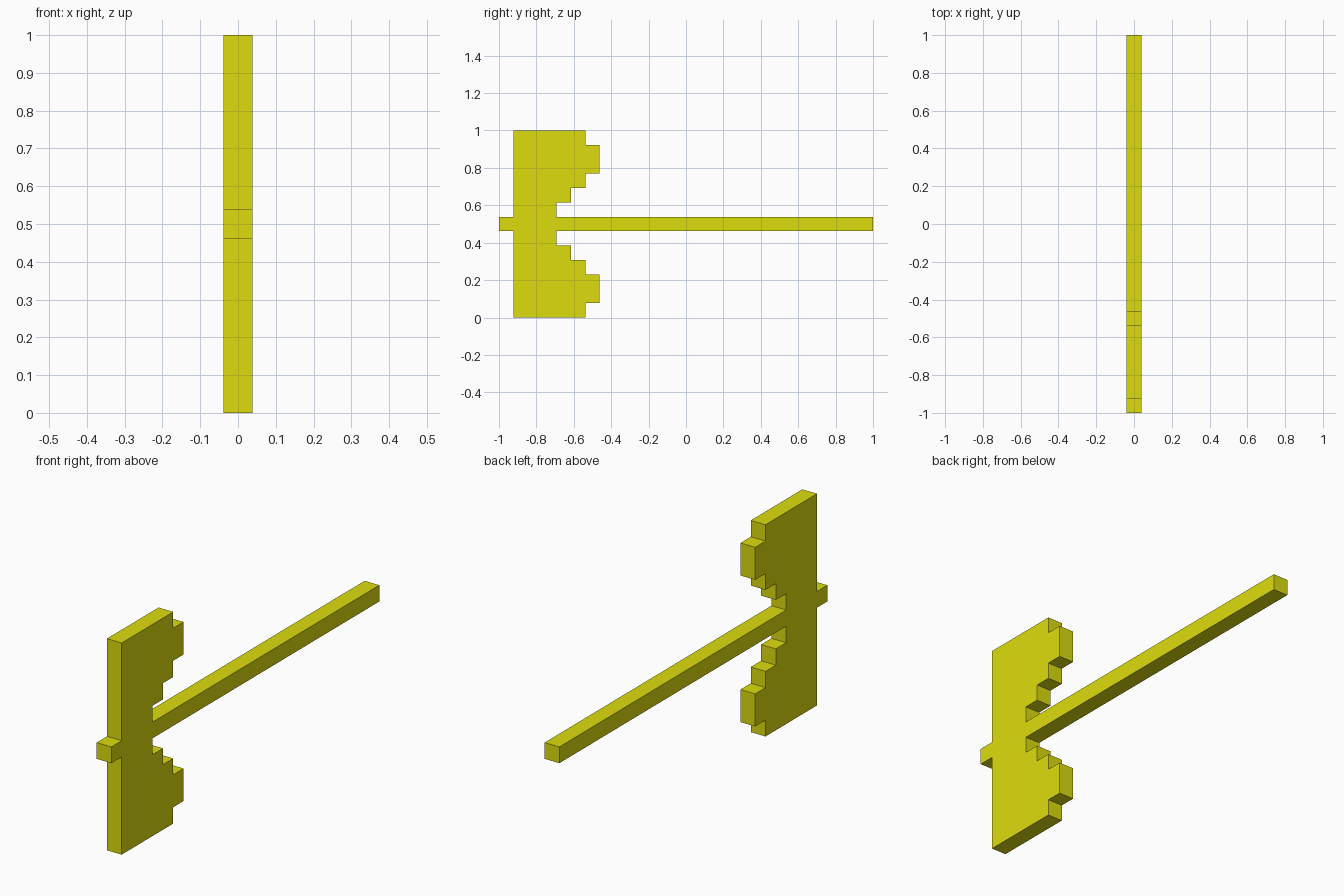
import bpy, bmesh

if "Cube" in bpy.data.objects:
    bpy.data.objects.remove(bpy.data.objects["Cube"])

U = 1 / 13          # one block of the stepped design
HALF = U / 2        # half thickness

# Lower half of the axe outline in blocks (y, z), from butt tip to handle end
lower = [(0, 6), (1, 6), (1, 0), (6, 0), (6, 1), (7, 1), (7, 3), (6, 3),
         (6, 4), (5, 4), (5, 5), (4, 5), (4, 6), (26, 6)]
# Mirror about the handle's centre line to close the outline
outline = lower + [(y, 13 - z) for y, z in reversed(lower)]
# Drop collinear points where the stepped blade meets the handle
outline = [(y * U - 1, z * U) for y, z in outline]

# Extrude the outline to one block thick
bm = bmesh.new()
face = bm.faces.new([bm.verts.new((-HALF, y, z)) for y, z in outline])
extruded = bmesh.ops.extrude_face_region(bm, geom=[face])["geom"]
bmesh.ops.translate(bm, vec=(U, 0, 0),
                    verts=[g for g in extruded if isinstance(g, bmesh.types.BMVert)])
bmesh.ops.recalc_face_normals(bm, faces=bm.faces)

mesh = bpy.data.meshes.new("blade_and_handle")
bm.to_mesh(mesh)
bm.free()

# Yellow material
yellow = bpy.data.materials.new("yellow")
yellow.diffuse_color = (0.72, 0.72, 0.004, 1)
yellow.use_nodes = True
yellow.node_tree.nodes["Principled BSDF"].inputs["Base Color"].default_value = yellow.diffuse_color
mesh.materials.append(yellow)

axe = bpy.data.objects.new("blade_and_handle", mesh)
bpy.context.collection.objects.link(axe)
